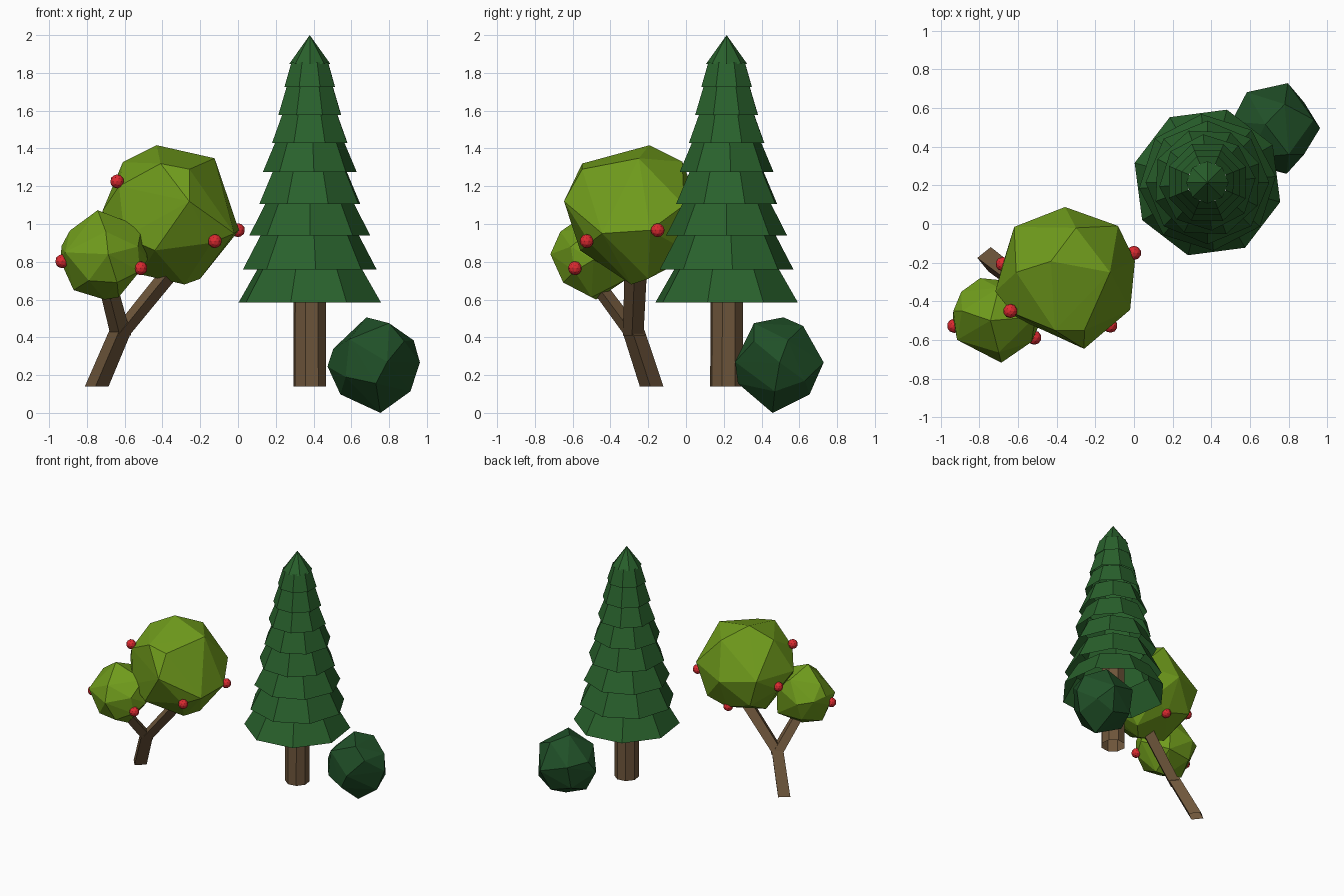
import bpy, bmesh, math
from mathutils import Vector

if "Cube" in bpy.data.objects:
    bpy.data.objects.remove(bpy.data.objects["Cube"])


def material(name, rgb):
    lin = [((c / 255 + 0.055) / 1.055) ** 2.4 for c in rgb]
    m = bpy.data.materials.new(name)
    m.diffuse_color = (*lin, 1)
    m.use_nodes = True
    m.node_tree.nodes["Principled BSDF"].inputs["Base Color"].default_value = m.diffuse_color
    return m


PINE = material("pine green", (41, 97, 44))
BUSH = material("dark bush green", (32, 80, 40))
LEAF = material("yellow green", (112, 156, 28))
BARK = material("bark brown", (110, 86, 59))
BERRY = material("berry red", (220, 42, 48))


def finish(name, bm, mat):
    bmesh.ops.recalc_face_normals(bm, faces=bm.faces)
    me = bpy.data.meshes.new(name)
    bm.to_mesh(me)
    bm.free()
    me.materials.append(mat)
    ob = bpy.data.objects.new(name, me)
    bpy.context.collection.objects.link(ob)
    return ob


def loft(name, rings, sides, turn, mat):
    """Skin horizontal polygon rings given as (centre, radius), open at the ends."""
    bm = bmesh.new()
    loops = []
    for c, r in rings:
        loop = []
        for i in range(sides):
            a = math.radians(turn) + math.tau * i / sides
            loop.append(bm.verts.new((c[0] + r * math.cos(a), c[1] + r * math.sin(a), c[2])))
        loops.append(loop)
    for a, b in zip(loops, loops[1:]):
        for i in range(sides):
            j = (i + 1) % sides
            bm.faces.new((a[i], a[j], b[j], b[i]))
    bmesh.ops.remove_doubles(bm, verts=bm.verts, dist=0.0005)
    return finish(name, bm, mat)


def clump(name, corners, mat):
    """Faceted, irregular leaf clump wrapped around a few corner points."""
    bm = bmesh.new()
    for p in corners:
        bm.verts.new(p)
    res = bmesh.ops.convex_hull(bm, input=bm.verts)
    inner = {v for v in res["geom_interior"] if isinstance(v, bmesh.types.BMVert)}
    bmesh.ops.delete(bm, geom=list(inner), context="VERTS")
    return finish(name, bm, mat)


# Pine trunk
PX, PY = 0.38, 0.215
loft("pine_trunk", [((PX, PY, 0.14), 0.09), ((PX, PY, 0.8), 0.088)], 8, 30, BARK)

# Pine foliage: nine stacked hollow skirts, each turned a little
levels = [0.585, 0.76, 0.94, 1.105, 1.274, 1.43, 1.576, 1.724, 1.846, 2.0]
turns = [30, 5, 0, 20, 5, 22, 22, 22, 0]
for i, turn in enumerate(turns):
    r = 0.39 - 0.035 * i
    last = i == len(turns) - 1
    top_z = levels[i + 1] + (0 if last else 0.01)
    top_r = 0 if last else r * 0.72
    loft(f"pine_tier_{i + 1}", [((PX, PY, levels[i]), r), ((PX, PY, top_z), top_r)], 8, turn, PINE)

# Bush beside the pine
clump("bush", [
    (.68, .516, .506), (.80, .36, .475), (.93, .54, .384), (.963, .496, .267),
    (.796, .729, .267), (.79, .26, .27), (.754, .458, .0), (.542, .50, .098),
    (.75, .654, .098), (.913, .47, .114), (.73, .275, .156), (.584, .682, .33),
    (.505, .53, .34), (.474, .47, .246), (.57, .34, .19), (.59, .34, .39),
    (.88, .36, .38), (.88, .63, .17), (.58, .64, .15), (.78, .62, .46)], BUSH)

# Forked fruit tree trunk
fork = (-0.62, -0.28, 0.44)
loft("fruit_tree_trunk", [((-0.748, -0.182, 0.14), 0.063), (fork, 0.06)], 4, 84, BARK)
loft("right_branch", [((-0.63, -0.28, 0.41), 0.055), ((-0.33, -0.265, 0.78), 0.06)], 4, 84, BARK)
loft("left_branch", [((-0.62, -0.27, 0.41), 0.055), ((-0.69, -0.47, 0.68), 0.05)], 4, 84, BARK)

# Fruit tree crowns
clump("large_crown", [
    (-.43, -.193, 1.417), (-.124, -.25, 1.348), (.005, -.19, .967), (-.02, -.444, .95),
    (-.258, -.646, 1.12), (-.63, -.46, 1.2), (-.718, -.35, 1.068), (-.62, -.015, 1.08),
    (-.357, .088, 1.05), (-.083, -.01, 1.1), (-.61, -.25, 1.327), (-.41, -.55, 1.32),
    (-.3, -.02, 1.33), (-.283, -.289, .68), (-.52, -.28, .734), (-.44, -.56, .86),
    (-.2, -.2, .71), (-.346, -.03, .80), (-.19, .0, .86), (-.55, -.03, .86),
    (-.257, -.55, 1.29), (-.6, -.49, .93), (-.14, -.51, .9), (-.68, -.21, .96)], LEAF)
clump("small_crown", [
    (-.743, -.5, 1.073), (-.51, -.48, .983), (-.478, -.49, .81), (-.52, -.59, .75),
    (-.632, -.5, .612), (-.706, -.475, .60), (-.87, -.5, .65), (-.938, -.49, .80),
    (-.935, -.45, .882), (-.89, -.45, .965), (-.687, -.718, .84), (-.894, -.351, .86),
    (-.796, -.28, .84), (-.915, -.6, .85), (-.70, -.665, .96), (-.79, -.64, .70),
    (-.64, -.65, .69), (-.6, -.3, .93), (-.6, -.31, .71), (-.8, -.33, .7),
    (-.7, -.33, 1.0), (-.53, -.61, .88)], LEAF)

# Berries on the crown corners: faceted balls
berries = [(-0.64, -0.45, 1.226), (-0.931, -0.527, 0.803), (-0.516, -0.588, 0.766),
           (-0.122, -0.526, 0.909), (0.0, -0.15, 0.967), (-0.68, -0.207, 0.985),
           (-0.346, -0.045, 0.80)]
for i, b in enumerate(berries):
    bm = bmesh.new()
    bmesh.ops.create_icosphere(bm, subdivisions=2, radius=0.037)
    bmesh.ops.translate(bm, verts=bm.verts, vec=Vector(b))
    finish(f"berry_{i + 1}", bm, BERRY)
